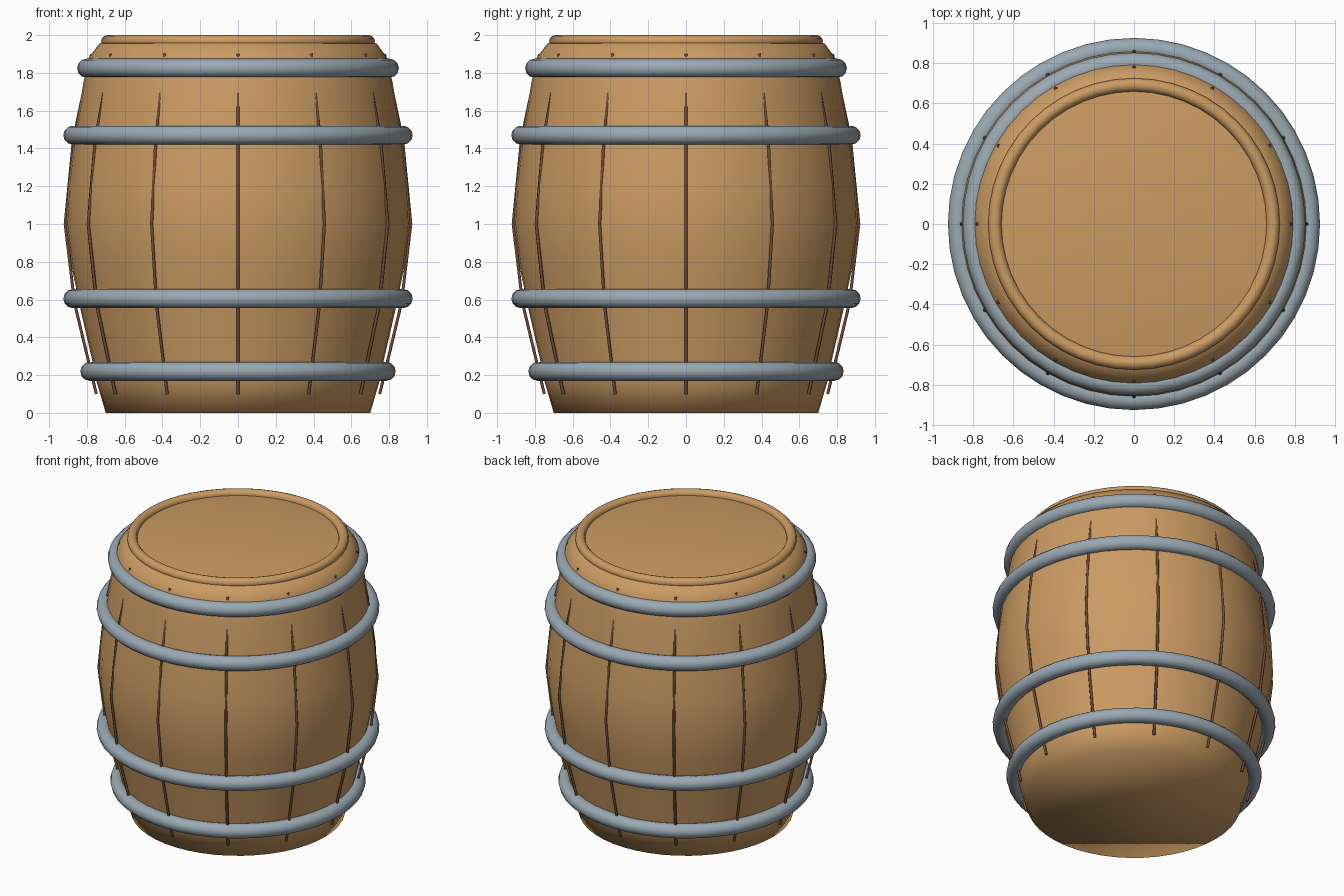
import bpy, bmesh, math

if "Cube" in bpy.data.objects:
    bpy.data.objects.remove(bpy.data.objects["Cube"])

def material(name, rgb):
    m = bpy.data.materials.new(name)
    m.diffuse_color = (*rgb, 1)
    m.use_nodes = True
    m.node_tree.nodes["Principled BSDF"].inputs["Base Color"].default_value = m.diffuse_color
    return m

wood = material("oak wood", (0.60, 0.33, 0.125))
steel = material("grey steel", (0.33, 0.40, 0.455))
dark = material("dark brown", (0.17, 0.07, 0.035))

# Barrel body: lathed profile (radius, height) with flat caps
profile = [(0.70, 0), (0.75, 0.17), (0.77, 0.27), (0.83, 0.53), (0.88, 0.77),
           (0.91, 1.0), (0.90, 1.2), (0.868, 1.45), (0.843, 1.6), (0.82, 1.74),
           (0.79, 1.88), (0.735, 1.955), (0.69, 1.966)]
SEG = 48
bm = bmesh.new()
rings = [[bm.verts.new((r * math.cos(2 * math.pi * i / SEG),
                        r * math.sin(2 * math.pi * i / SEG), z))
          for i in range(SEG)] for r, z in profile]
for a, b in zip(rings, rings[1:]):
    for i in range(SEG):
        j = (i + 1) % SEG
        bm.faces.new((a[i], a[j], b[j], b[i]))
bm.faces.new(rings[0][::-1])
bm.faces.new(rings[-1])
for f in bm.faces:
    f.smooth = True
mesh = bpy.data.meshes.new("barrel_body")
bm.to_mesh(mesh)
bm.free()
mesh.materials.append(wood)
bpy.context.collection.objects.link(bpy.data.objects.new("barrel_body", mesh))

# Hoops and top rim
def ring(name, major, minor, z, mat):
    bpy.ops.mesh.primitive_torus_add(major_radius=major, minor_radius=minor,
                                     major_segments=48, minor_segments=12,
                                     location=(0, 0, z))
    ob = bpy.context.object
    ob.name = name
    ob.data.materials.append(mat)
    bpy.ops.object.shade_smooth()

ring("bottom_hoop", 0.785, 0.05, 0.22, steel)
ring("lower_hoop", 0.875, 0.05, 0.605, steel)
ring("upper_hoop", 0.875, 0.05, 1.47, steel)
ring("top_hoop", 0.802, 0.05, 1.825, steel)
ring("top_rim", 0.692, 0.033, 1.967, wood)

# Stave seams: twelve thin bent rods round the body
seam = [(0.75, 0.1), (0.865, 0.58), (0.915, 1.0), (0.871, 1.45), (0.776, 1.9)]
for k in range(12):
    a = 2 * math.pi * k / 12
    cu = bpy.data.curves.new(f"stave_seam_{k + 1}", 'CURVE')
    cu.dimensions = '3D'
    cu.bevel_depth = 0.009
    cu.bevel_resolution = 1
    cu.use_fill_caps = True
    sp = cu.splines.new('POLY')
    sp.points.add(len(seam) - 1)
    for p, (r, z) in zip(sp.points, seam):
        p.co = (r * math.cos(a), r * math.sin(a), z, 1)
    cu.materials.append(dark)
    bpy.context.collection.objects.link(bpy.data.objects.new(cu.name, cu))
